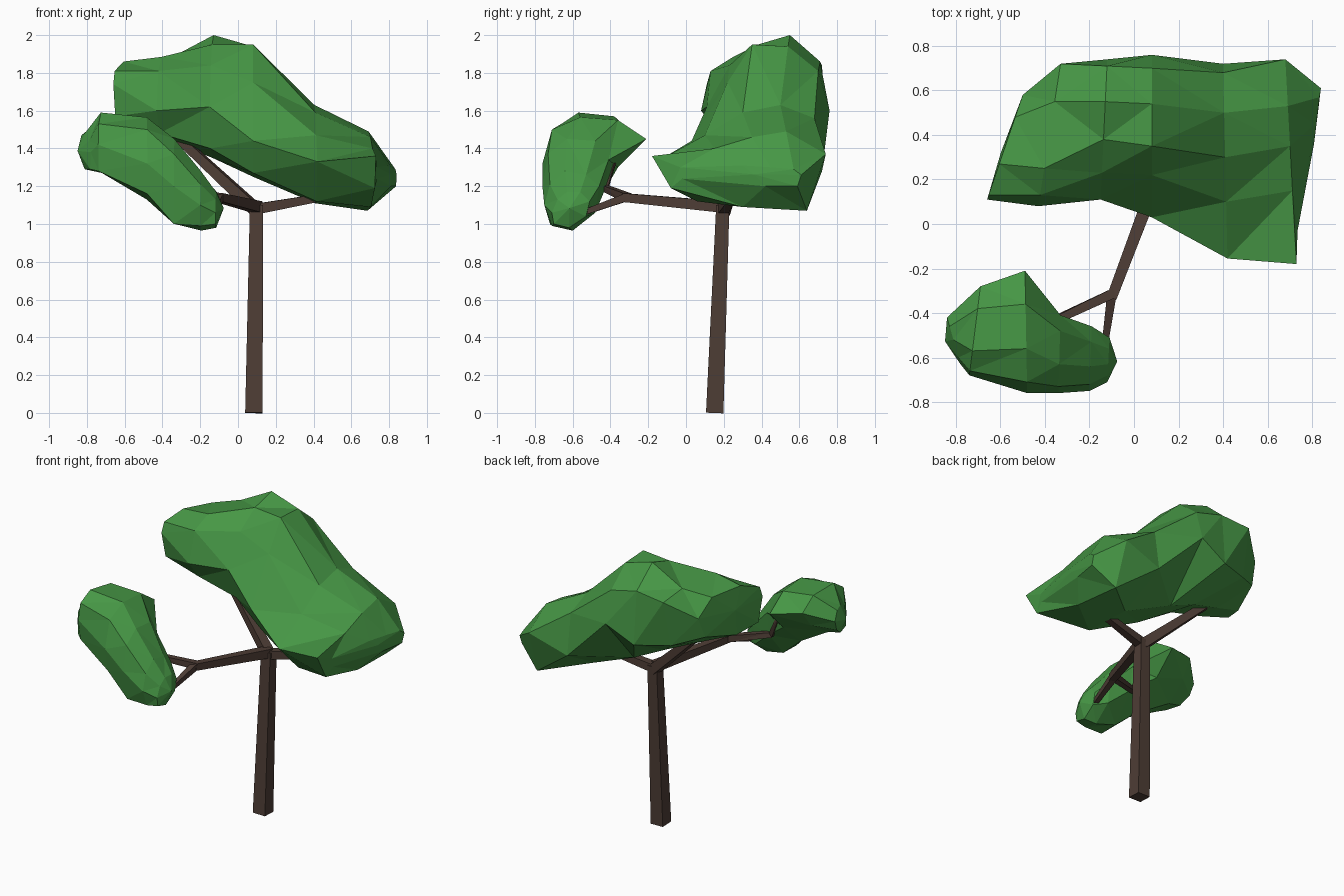
import bpy, bmesh
from mathutils import Vector


def material(name, color):
    m = bpy.data.materials.new(name)
    m.diffuse_color = color
    return m


leaf = material("leaf_green", (0.062, 0.31, 0.06, 1))
bark = material("bark_brown", (0.076, 0.047, 0.036, 1))


def loft(name, rings, mat, bulge=0.0):
    """Skin equal-length rings of points into a closed, flat-faceted solid."""
    bm = bmesh.new()
    rows = [[bm.verts.new(p) for p in ring] for ring in rings]
    n = len(rows[0])
    for a, b in zip(rows, rows[1:]):
        for i in range(n):
            j = (i + 1) % n
            bm.faces.new((a[i], a[j], b[j], b[i]))
    # End caps are fans around a centre pushed along x
    for row, push in ((rows[0], -bulge), (rows[-1], bulge)):
        mid = sum((v.co for v in row), Vector()) / n + Vector((push, 0, 0))
        c = bm.verts.new(mid)
        for i in range(n):
            bm.faces.new((row[i], row[(i + 1) % n], c))
    bmesh.ops.triangulate(bm, faces=[f for f in bm.faces if len(f.verts) > 3])
    bmesh.ops.recalc_face_normals(bm, faces=bm.faces[:])
    me = bpy.data.meshes.new(name)
    bm.to_mesh(me)
    bm.free()
    me.materials.append(mat)
    ob = bpy.data.objects.new(name, me)
    bpy.context.collection.objects.link(ob)
    return ob


def foliage(name, sections, bulge):
    """Each section: x at its front, x at its back, then its (y, z) outline."""
    rings = []
    for xf, xb, pts in sections:
        lo, hi = min(p[0] for p in pts), max(p[0] for p in pts)
        rings.append([(xf + (xb - xf) * (y - lo) / (hi - lo), y, z) for y, z in pts])
    loft(name, rings, leaf, bulge)


def branch(name, path):
    """Four-sided tapered limb through (x, y, z, half_width) points."""
    pts = [Vector(p[:3]) for p in path]
    rings = []
    for i, p in enumerate(pts):
        d = (pts[min(i + 1, len(pts) - 1)] - pts[max(i - 1, 0)]).normalized()
        side = d.cross(Vector((0, 0, 1) if abs(d.z) < 0.9 else (0, 1, 0))).normalized()
        up = side.cross(d)
        r = path[i][3]
        rings.append([p + r * (a * side + b * up)
                      for a, b in ((-1, -1), (1, -1), (1, 1), (-1, 1))])
    loft(name, rings, bark)


# Trunk and limbs
branch("trunk", [(0.084, 0.152, 0, 0.046), (0.098, 0.195, 1.1, 0.035)])
branch("left_branch", [(0.1, 0.195, 1.07, 0.032), (-0.32, 0.33, 1.46, 0.022)])
branch("right_branch", [(0.1, 0.195, 1.08, 0.028), (0.52, 0.25, 1.155, 0.018)])
branch("front_branch", [(0.1, 0.2, 1.09, 0.03), (-0.1, -0.33, 1.14, 0.023)])
branch("front_twig_upper", [(-0.09, -0.31, 1.14, 0.022), (-0.35, -0.43, 1.19, 0.018),
                            (-0.46, -0.37, 1.38, 0.012)])
branch("front_twig_lower", [(-0.1, -0.32, 1.14, 0.021), (-0.135, -0.57, 1.05, 0.013)])

# Large crown, outlines run front-bottom, front, top, back, bottom
foliage("large_crown", [
    (-.66, -.50, [(.14, 1.57), (.11, 1.74), (.13, 1.81), (.27, 1.86), (.48, 1.84), (.58, 1.72), (.53, 1.58), (.3, 1.53)]),
    (-.43, -.33, [(.17, 1.48), (.08, 1.6), (.13, 1.81), (.25, 1.885), (.55, 1.88), (.72, 1.84), (.65, 1.52), (.35, 1.45)]),
    (-.15, -.12, [(.19, 1.4), (.11, 1.62), (.23, 1.84), (.38, 1.95), (.55, 2.0), (.71, 1.86), (.74, 1.5), (.42, 1.35)]),
    (.08, .08, [(.13, 1.27), (.03, 1.44), (.22, 1.75), (.35, 1.95), (.54, 1.94), (.7, 1.81), (.76, 1.6), (.45, 1.25)]),
    (.42, .40, [(.06, 1.12), (-.155, 1.33), (.1, 1.47), (.3, 1.59), (.5, 1.63), (.68, 1.56), (.72, 1.28), (.4, 1.11)]),
    (.73, .68, [(-.08, 1.19), (-.18, 1.36), (.15, 1.4), (.35, 1.46), (.53, 1.49), (.74, 1.37), (.64, 1.07), (.3, 1.09)]),
    (.735, .84, [(-.02, 1.24), (-.03, 1.3), (.3, 1.31), (.45, 1.3), (.57, 1.29), (.61, 1.26), (.59, 1.2), (.42, 1.2)]),
], .01)

# Small crown at the front left
foliage("small_crown", [
    (-.78, -.84, [(-.62, 1.29), (-.63, 1.38), (-.6, 1.44), (-.52, 1.48), (-.46, 1.47), (-.42, 1.41), (-.45, 1.34), (-.52, 1.29)]),
    (-.74, -.69, [(-.66, 1.28), (-.68, 1.42), (-.66, 1.53), (-.57, 1.59), (-.38, 1.57), (-.28, 1.48), (-.36, 1.37), (-.52, 1.27)]),
    (-.48, -.49, [(-.73, 1.16), (-.76, 1.32), (-.71, 1.5), (-.56, 1.565), (-.36, 1.55), (-.21, 1.45), (-.36, 1.3), (-.56, 1.13)]),
    (-.34, -.33, [(-.72, 1.0), (-.76, 1.2), (-.73, 1.37), (-.63, 1.45), (-.48, 1.44), (-.41, 1.34), (-.43, 1.18), (-.58, 1.0)]),
    (-.2, -.19, [(-.71, .99), (-.75, 1.1), (-.72, 1.21), (-.64, 1.28), (-.53, 1.26), (-.46, 1.2), (-.48, 1.06), (-.6, .965)]),
    (-.12, -.11, [(-.7, 1.0), (-.71, 1.06), (-.68, 1.13), (-.63, 1.17), (-.56, 1.17), (-.51, 1.12), (-.53, 1.04), (-.62, .98)]),
], .04)
